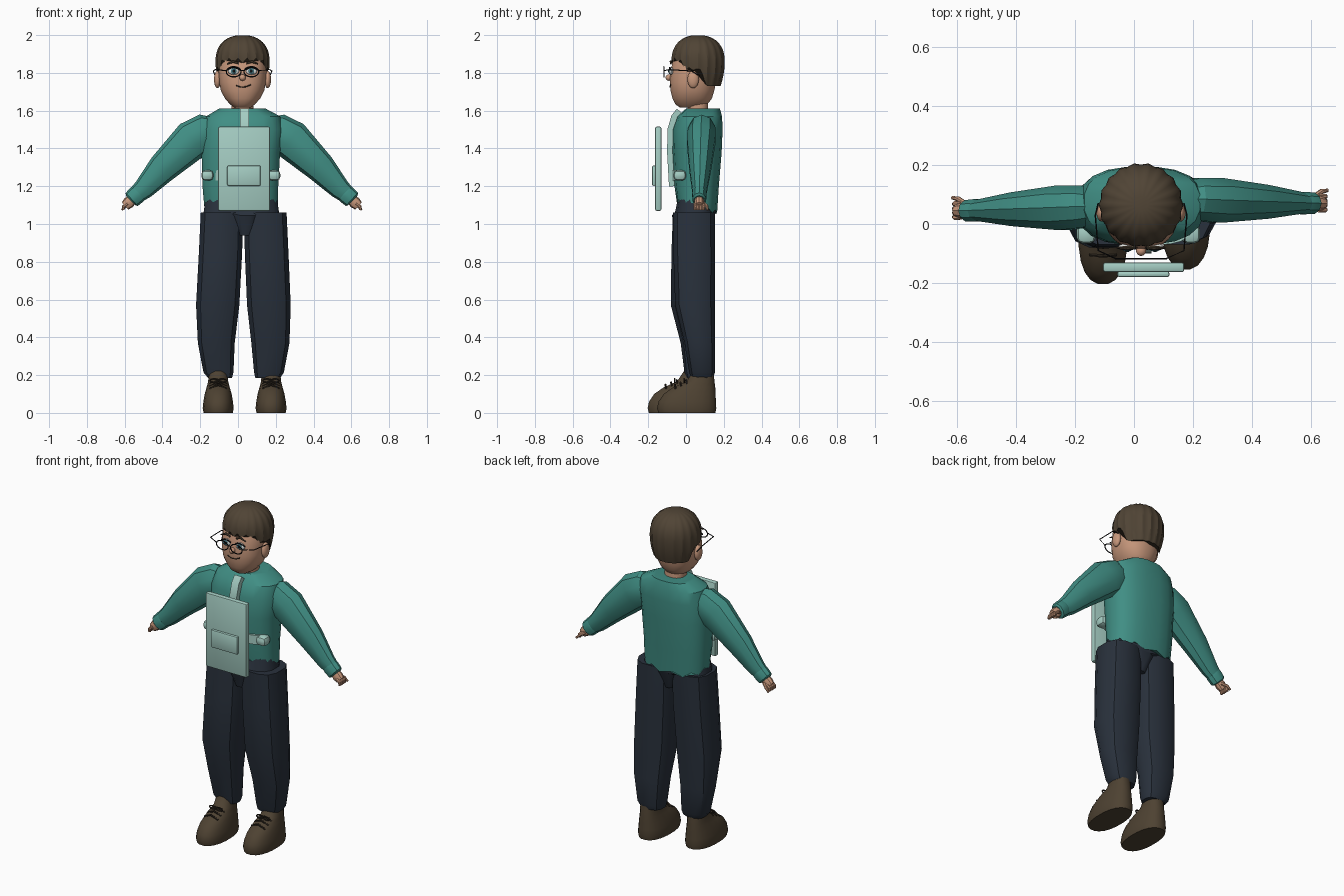
import bpy, bmesh, math
from mathutils import Vector

if "Cube" in bpy.data.objects:
    bpy.data.objects.remove(bpy.data.objects["Cube"])

CX = 0.02  # mirror plane of the figure
parts = []


def srgb(r, g, b):
    return [((c / 255 + 0.055) / 1.055) ** 2.4 for c in (r, g, b)] + [1]


def material(name, *rgb):
    m = bpy.data.materials.new(name)
    m.use_nodes = True
    m.diffuse_color = srgb(*rgb)
    bsdf = m.node_tree.nodes["Principled BSDF"]
    bsdf.inputs["Base Color"].default_value = srgb(*rgb)
    bsdf.inputs["Roughness"].default_value = 0.8
    return m


SKIN = material("skin", 200, 152, 124)
HAIR = material("hair_brown", 80, 68, 53)
TEAL = material("sweater_teal", 64, 142, 132)
PALE = material("pale_teal", 165, 205, 195)
NAVY = material("trouser_navy", 41, 49, 60)
SHOE = material("shoe_brown", 78, 66, 50)
LACE = material("lace_dark", 45, 38, 30)
BLACK = material("black", 18, 18, 20)
WHITE = material("eye_white", 225, 228, 225)
IRIS = material("iris_blue", 70, 125, 135)


def finish(name, bm, mat):
    bmesh.ops.recalc_face_normals(bm, faces=bm.faces[:])
    mesh = bpy.data.meshes.new(name)
    bm.to_mesh(mesh)
    bm.free()
    mesh.materials.append(mat)
    ob = bpy.data.objects.new(name, mesh)
    bpy.context.collection.objects.link(ob)
    parts.append(ob)
    return ob


def skin_rings(name, rings, mat, closed=False, caps=True):
    """Bridge rings of points into one surface."""
    bm = bmesh.new()
    loops = [[bm.verts.new(p) for p in ring] for ring in rings]
    pairs = list(zip(loops, loops[1:])) + ([(loops[-1], loops[0])] if closed else [])
    for a, b in pairs:
        n = len(a)
        for i in range(n):
            j = (i + 1) % n
            bm.faces.new((a[i], a[j], b[j], b[i]))
    if caps and not closed:
        bm.faces.new(loops[0])
        bm.faces.new(loops[-1])
    return finish(name, bm, mat)


def loft(name, sections, mat, sides=12, power=2.4, hem=None):
    """Stack rounded sections given as (x0, x1, y0, y1, z)."""
    rings = []
    for k, (x0, x1, y0, y1, z) in enumerate(sections):
        ring = []
        for i in range(sides):
            a = 2 * math.pi * (i + 0.5) / sides
            c, s = math.cos(a), math.sin(a)
            x = (x0 + x1) / 2 + (x1 - x0) / 2 * math.copysign(abs(c) ** (2 / power), c)
            y = (y0 + y1) / 2 + (y1 - y0) / 2 * math.copysign(abs(s) ** (2 / power), s)
            ring.append((x, y, z + (hem(i, s) if hem and k == 0 else 0)))
        rings.append(ring)
    return skin_rings(name, rings, mat)


def tube(name, pts, mat, sides=6, squash=1.0, closed=False):
    """Sweep a round section along points given as (x, y, z, radius)."""
    rings, n = [], len(pts)
    P = [Vector(p[:3]) for p in pts]
    for k in range(n):
        a, b = (P[k - 1], P[(k + 1) % n]) if closed else (P[max(k - 1, 0)], P[min(k + 1, n - 1)])
        t = (b - a).normalized()
        axis = Vector((0, 1, 0)) if abs(t.y) < 0.8 else Vector((1, 0, 0))
        u = (axis - t * axis.dot(t)).normalized()
        v = t.cross(u)
        r = pts[k][3]
        rings.append([P[k] + r * (u * squash * math.cos(w) + v * math.sin(w))
                      for w in (2 * math.pi * (i + 0.5) / sides for i in range(sides))])
    return skin_rings(name, rings, mat, closed)


def ball(name, loc, size, mat):
    bm = bmesh.new()
    bmesh.ops.create_uvsphere(bm, u_segments=20, v_segments=12, radius=1)
    bmesh.ops.scale(bm, vec=size, verts=bm.verts)
    bmesh.ops.translate(bm, vec=loc, verts=bm.verts)
    return finish(name, bm, mat)


def box(name, x0, x1, y0, y1, z0, z1, mat, bevel=0.008):
    bm = bmesh.new()
    bmesh.ops.create_cube(bm, size=1)
    bmesh.ops.scale(bm, vec=(x1 - x0, y1 - y0, z1 - z0), verts=bm.verts)
    bmesh.ops.translate(bm, vec=((x0 + x1) / 2, (y0 + y1) / 2, (z0 + z1) / 2), verts=bm.verts)
    bmesh.ops.bevel(bm, geom=bm.edges[:], offset=bevel, segments=2, affect='EDGES', profile=0.5)
    return finish(name, bm, mat)


# Sweater body, with a ragged hem that drops at the back
loft("sweater_body", [
    (-0.18, 0.215, -0.05, 0.165, 1.095), (-0.19, 0.215, -0.062, 0.175, 1.2),
    (-0.195, 0.225, -0.072, 0.19, 1.38), (-0.19, 0.24, -0.07, 0.195, 1.5),
    (-0.17, 0.225, -0.045, 0.192, 1.57), (-0.1, 0.145, 0.0, 0.18, 1.612)],
    TEAL, 20, 2.5, lambda i, s: -0.035 * s + (0.012 if i % 2 else -0.012))

# Straps lying on the chest, and the floating board with its clip plate
tube("chest_strap_upright", [(0.035, y, z, 0.034) for y, z in
     ((-0.03, 1.595), (-0.055, 1.565), (-0.074, 1.5), (-0.076, 1.38), (-0.066, 1.2))],
     PALE, 4, 1.0).scale = (1, 1, 1)
loft("waist_strap", [(-0.13, 0.192, -0.072, 0.05, z) for z in (1.23, 1.285)], PALE, 20, 2.9)
for side, x0, x1 in (("right", -0.194, -0.13), ("left", 0.16, 0.224)):
    box(side + "_strap_end", x0, x1, -0.066, 0.0, 1.23, 1.285, PALE, 0.02)
box("board", -0.105, 0.17, -0.163, -0.13, 1.07, 1.515, PALE)
box("board_plate", -0.057, 0.12, -0.18, -0.16, 1.202, 1.31, PALE)

# Trousers
loft("pelvis", [(0.0, 0.08, -0.05, 0.12, 0.94), (-0.05, 0.13, -0.076, 0.155, 1.045),
     (-0.185, 0.22, -0.06, 0.158, 1.06), (-0.175, 0.21, -0.045, 0.145, 1.13)], NAVY, 16, 2.8)
loft("right_trouser_leg", [
    (-0.16, -0.03, 0.0, 0.1, 0.185), (-0.185, -0.022, -0.01, 0.115, 0.215),
    (-0.215, -0.015, -0.03, 0.125, 0.37), (-0.225, 0.01, -0.083, 0.135, 0.57),
    (-0.21, 0.025, -0.08, 0.15, 0.85), (-0.2, 0.03, -0.072, 0.155, 1.062)], NAVY, 12, 2.7)
loft("left_trouser_leg", [
    (0.09, 0.225, 0.025, 0.145, 0.185), (0.083, 0.245, 0.015, 0.155, 0.215),
    (0.068, 0.275, -0.01, 0.155, 0.37), (0.045, 0.282, -0.06, 0.155, 0.57),
    (0.033, 0.27, -0.07, 0.157, 0.85), (0.03, 0.26, -0.072, 0.155, 1.062)], NAVY, 12, 2.7)

# Shoes with laces
for side, x, dy in (("right", -0.105, -0.05), ("left", 0.175, 0.0)):
    loft(side + "_shoe", [(x - w, x + w, y0 + dy, y1 + dy, z) for w, y0, y1, z in (
        (0.078, -0.148, 0.157, 0), (0.083, -0.155, 0.162, 0.025), (0.079, -0.147, 0.16, 0.06),
        (0.072, -0.12, 0.158, 0.1), (0.062, -0.07, 0.156, 0.135), (0.054, 0.0, 0.152, 0.165),
        (0.048, 0.045, 0.145, 0.23))], SHOE, 20, 2.3)
    for k in range(3):
        y, z = -0.055 + 0.03 * k + dy, 0.143 + 0.012 * k
        tube(f"{side}_lace_{k + 1}", [(x - 0.045, y, z - 0.014, 0.005), (x, y - 0.004, z + 0.006, 0.006),
             (x + 0.045, y, z - 0.014, 0.005)], LACE)
    for d in (-1, 1):
        tube(side + "_lace_bow", [(x + d * (0.022 + 0.022 * math.cos(w)), y - 0.015, z + 0.004
             + 0.01 * math.sin(w), 0.004) for w in (k * math.pi / 4 for k in range(8))], LACE, closed=True)

# Arms, cuffs and hands
for side, d, y, dz in (("right", -1, 0.055, 0.0), ("left", 1, 0.08, 0.0)):
    def at(x, dy, z, r):
        return (CX + d * x, y + dy, z + dz, r)
    tube(side + "_sleeve", [at(0.14, 0.005, 1.49, 0.075), at(0.19, 0.004, 1.485, 0.1),
         at(0.26, 0.0, 1.447, 0.106), at(0.42, -0.005, 1.295, 0.08), at(0.52, -0.008, 1.185, 0.056),
         at(0.575, -0.01, 1.14, 0.043)], TEAL, 10, 0.75)
    tube(side + "_cuff", [at(0.545, -0.009, 1.165, 0.047), at(0.553, -0.009, 1.157, 0.05),
         at(0.583, -0.01, 1.13, 0.047), at(0.588, -0.01, 1.125, 0.036)], TEAL, 10, 0.8)
    tube(side + "_palm", [at(0.57, -0.01, 1.14, 0.026), at(0.6, -0.01, 1.112, 0.032),
         at(0.618, -0.01, 1.096, 0.026)], SKIN, 10, 0.85)
    for k in range(4):
        f = -0.032 + 0.015 * k
        tube(f"{side}_finger_{k + 1}", [at(0.605, f, 1.108, 0.009), at(0.626, f, 1.092, 0.01),
             at(0.628, f, 1.074, 0.008)], SKIN, 8)
    tube(side + "_thumb", [at(0.59, 0.012, 1.11, 0.01), at(0.615, 0.03, 1.095, 0.009),
         at(0.635, 0.034, 1.075, 0.006)], SKIN, 8)

# Head, neck and ears
HX = 0.024
loft("neck", [(HX - 0.06, HX + 0.06, 0.005, 0.12, 1.57), (HX - 0.06, HX + 0.06, 0.01, 0.115, 1.66)], SKIN, 16)
loft("head", [(HX - w, HX + w, y0, y1, z) for w, y0, y1, z in (
    (0.045, -0.035, 0.08, 1.618), (0.068, -0.058, 0.115, 1.635), (0.094, -0.072, 0.138, 1.665),
    (0.115, -0.082, 0.15, 1.705), (0.124, -0.086, 0.16, 1.75), (0.127, -0.083, 0.17, 1.8),
    (0.125, -0.072, 0.17, 1.86), (0.1, -0.045, 0.15, 1.93), (0.03, 0.02, 0.09, 1.97))], SKIN, 28, 2.3)
ball("nose", (HX, -0.09, 1.775), (0.017, 0.018, 0.017), SKIN)

# Hair cap: radial ridges, low nape, raised fringe with pointed locks
def step(v):
    v = min(max(v, 0), 1)
    return v * v * (3 - 2 * v)


hair_rings = []
for k in range(1, 15):
    ring = []
    for i in range(72):
        a = 2 * math.pi * i / 72
        s = math.sin(a)
        hem = 1.73 + 0.09 * step((0.4 - s) / 0.35) + 0.045 * step((-0.4 - s) / 0.35)
        hem += 0.013 * math.cos(18 * a) * step((0.2 - s) / 0.8)
        z = 2 - (2 - hem) * (1 - math.cos(k / 14 * math.pi / 2))
        h = (z - 1.86) / 0.14
        r = 0.14 * ((1 - h ** 2.3) ** (1 / 2.3) if h > 0 else 1 - 0.18 * h * h)
        r *= 1 + 0.022 * math.cos(18 * a)
        ring.append((HX + r * math.cos(a), 0.064 + r * s, z))
    hair_rings.append(ring)
bm_hair = skin_rings("hair", hair_rings, HAIR)

# Face and glasses, mirrored about the middle of the head
for side, d in (("right", -1), ("left", 1)):
    ex = HX + d * 0.047
    ball(side + "_ear", (HX + d * 0.133, 0.038, 1.765), (0.018, 0.03, 0.046), SKIN)
    ball(side + "_eye", (ex, -0.078, 1.81), (0.03, 0.012, 0.02), WHITE)
    ball(side + "_iris", (ex, -0.088, 1.81), (0.015, 0.005, 0.016), IRIS)
    ball(side + "_pupil", (ex, -0.092, 1.81), (0.007, 0.003, 0.008), BLACK)
    tube(side + "_eyelid", [(ex + 0.032 * c, -0.086 + 0.006 * c * c, 1.828 - 0.013 * c * c, 0.004)
         for c in (-1, -0.5, 0, 0.5, 1)], BLACK)
    tube(side + "_eyebrow", [(HX + d * x, -0.08, z, r) for x, z, r in
         ((0.02, 1.85, 0.005), (0.05, 1.86, 0.007), (0.082, 1.847, 0.003))], HAIR)
    tube(side + "_lens_frame", [(ex + 0.039 * math.cos(w), -0.117, 1.806 + 0.027 * math.sin(w), 0.0032)
         for w in (k * math.pi / 12 for k in range(24))], BLACK, closed=True)
    tube(side + "_glasses_arm", [(HX + d * x, y, z, 0.0028) for x, y, z in
         ((0.086, -0.117, 1.812), (0.145, -0.09, 1.817), (0.155, 0.03, 1.81), (0.145, 0.07, 1.785))], BLACK)
tube("glasses_bridge", [(HX + x, -0.117, 1.81 + z, 0.003) for x, z in ((-0.01, 0), (0, 0.004), (0.01, 0))], BLACK)
tube("mouth", [(HX + x, y, z, 0.003) for x, y, z in ((-0.035, -0.082, 1.733), (-0.01, -0.085, 1.725),
     (0.02, -0.085, 1.727), (0.045, -0.08, 1.738))], LACE)

# Shading
bpy.ops.object.select_all(action='DESELECT')
for ob in parts:
    ob.select_set(True)
bpy.context.view_layer.objects.active = parts[0]
bpy.ops.object.shade_smooth_by_angle(angle=math.radians(32))
